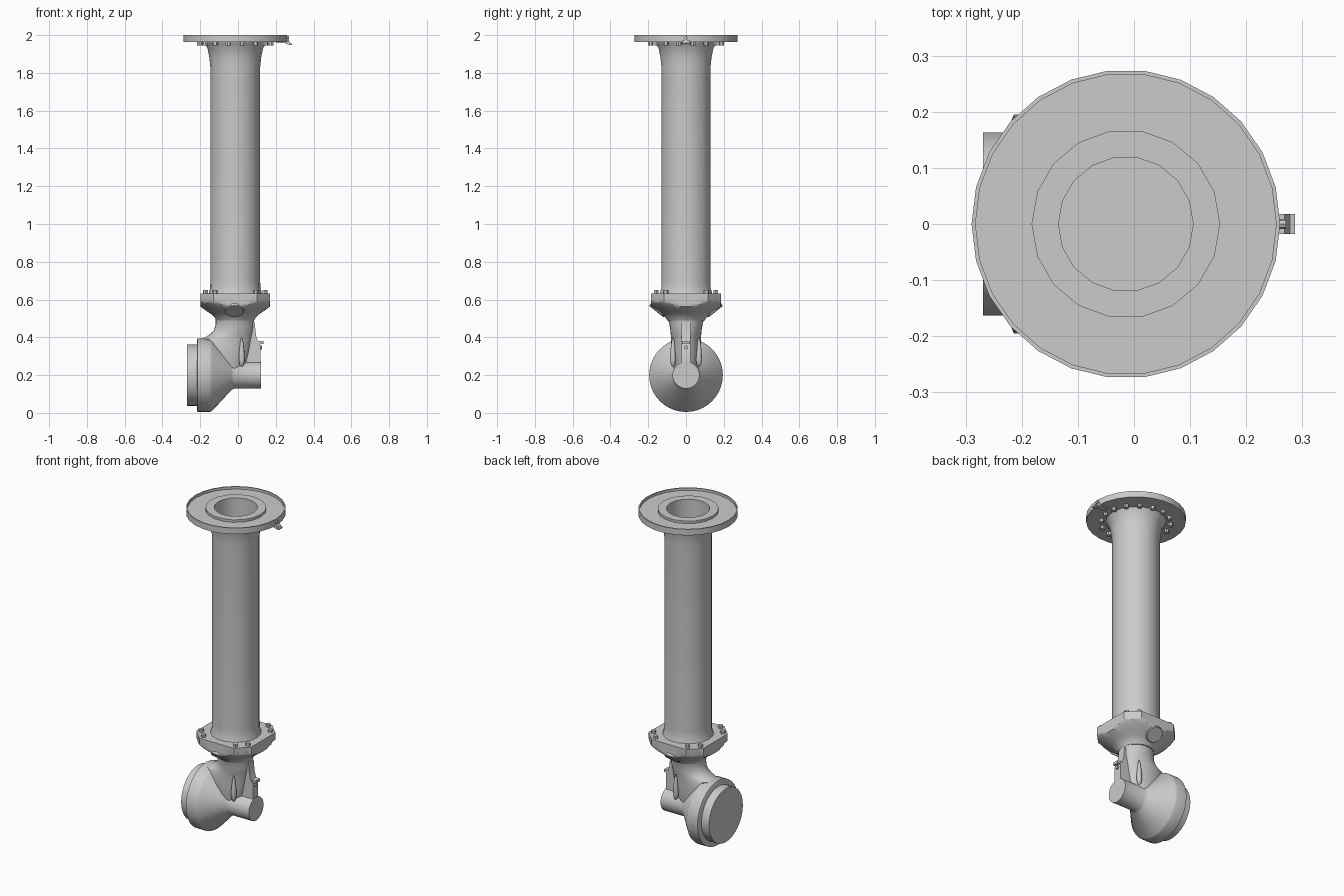
import bpy, bmesh, math
from mathutils import Vector

if "Cube" in bpy.data.objects:
    bpy.data.objects.remove(bpy.data.objects["Cube"])

CX = -0.0145          # axis of the riser pipe
WZ = 0.2              # height of the wheel housing axis


def finish(name, bm, smooth=True):
    bmesh.ops.remove_doubles(bm, verts=bm.verts, dist=1e-5)
    bmesh.ops.recalc_face_normals(bm, faces=bm.faces)
    me = bpy.data.meshes.new(name)
    bm.to_mesh(me)
    bm.free()
    ob = bpy.data.objects.new(name, me)
    bpy.context.collection.objects.link(ob)
    if smooth:
        bpy.ops.object.select_all(action='DESELECT')
        ob.select_set(True)
        bpy.context.view_layer.objects.active = ob
        bpy.ops.object.shade_smooth_by_angle(angle=math.radians(32))
    return ob


def loft(name, rings):
    """Skin a list of equally sized point rings and cap both ends."""
    bm = bmesh.new()
    vs = [[bm.verts.new(p) for p in r] for r in rings]
    n = len(rings[0])
    for a, b in zip(vs, vs[1:]):
        for i in range(n):
            j = (i + 1) % n
            bm.faces.new((a[i], a[j], b[j], b[i]))
    bm.faces.new(vs[0])
    bm.faces.new(vs[-1])
    return finish(name, bm)


def lathe(name, profile, sides, origin, axis=(0, 0, 1)):
    """Revolve (radius, distance along axis) points around an axis."""
    q = Vector((0, 0, 1)).rotation_difference(Vector(axis))
    rings = []
    for r, h in profile:
        rings.append([Vector(origin) + q @ Vector((r * math.cos(t), r * math.sin(t), h))
                      for t in (2 * math.pi * i / sides for i in range(sides))])
    return loft(name, rings)


def plate(name, outline, half_width, y=0.0):
    """Extrude an (x, z) outline along y."""
    rings = [[(x, y + s * half_width, z) for x, z in outline] for s in (-1, 1)]
    return loft(name, rings)


def bolts(name, angles, radius, z0, z1, size):
    bm = bmesh.new()
    for a in angles:
        c = Vector((CX + radius * math.cos(a), radius * math.sin(a), 0))
        low, top = [[bm.verts.new(c + Vector((size * math.cos(a + k * math.pi / 3),
                                              size * math.sin(a + k * math.pi / 3), z)))
                     for k in range(6)] for z in (z0, z1)]
        bm.faces.new(low)
        bm.faces.new(top)
        for k in range(6):
            j = (k + 1) % 6
            bm.faces.new((low[k], low[j], top[j], top[k]))
    return finish(name, bm, smooth=False)


# Riser pipe with flared top and open bore
lathe("riser_pipe", [(0.142, 0.63), (0.133, 0.66), (0.132, 0.7), (0.132, 1.83), (0.137, 1.88),
                     (0.147, 1.93), (0.162, 1.955), (0.168, 1.965), (0.168, 2.0), (0.12, 2.0),
                     (0.12, 0.65)], 18, (CX, 0, 0))

# Top flange with thin raised rim
rim = [(0.15, 1.963), (0.275, 1.963), (0.275, 2.0), (0.268, 2.0), (0.268, 1.985), (0.15, 1.985)]
bm = bmesh.new()
N = 26
cols = [[bm.verts.new((CX + r * math.cos(t), r * math.sin(t), z)) for r, z in rim]
        for t in (2 * math.pi * i / N for i in range(N))]
for i in range(N):
    a, b = cols[i], cols[(i + 1) % N]
    for k in range(len(rim)):
        m = (k + 1) % len(rim)
        bm.faces.new((a[k], b[k], b[m], a[m]))
finish("top_flange", bm)
bolts("top_flange_bolts", [2 * math.pi * (i + 0.5) / 16 for i in range(16)],
      0.192, 1.944, 1.966, 0.014)

# Earthing tab under the flange rim
plate("rim_tab", [(0.2, 1.966), (0.2, 1.958), (0.245, 1.958), (0.275, 1.947), (0.287, 1.947),
                  (0.287, 1.955), (0.278, 1.957), (0.268, 1.975), (0.255, 1.975)], 0.018)
lathe("rim_tab_screw", [(0.009, 0), (0.009, 0.016)], 8, (0.255, 0, 1.985), (1, 0, 0))


# Lower flange: a square with cut corners, trimmed by a cone underneath
def octagon(t):
    c, s = abs(math.cos(t)), abs(math.sin(t))
    return min(0.185 / max(c, s), 0.301 / (c + s))


SEG = 48
corner = math.atan2(0.116, 0.185)
ts = [2 * math.pi * i / SEG for i in range(SEG)]
for q in range(4):        # snap the nearest samples to the true corners
    for a in (corner, math.pi / 2 - corner):
        a += q * math.pi / 2
        k = min(range(SEG), key=lambda i: abs(ts[i] - a))
        ts[k] = a
rings = []
for z, R in [(0.633, 0.3), (0.592, 0.219), (0.585, 0.212), (0.575, 0.2), (0.563, 0.186),
             (0.545, 0.16), (0.525, 0.13), (0.51, 0.112), (0.49, 0.1)]:
    rings.append([(CX + min(R, octagon(t)) * math.cos(t),
                   min(R, octagon(t)) * math.sin(t), z) for t in ts])
loft("lower_flange", rings)
bolts("lower_flange_bolts", [math.radians(45 + 90 * q + s * 10.6) for q in range(4) for s in (-1, 1)],
      0.191, 0.63, 0.65, 0.014)

# Elbow neck: z, left x, right x, half width in y
neck = [(0.52, -0.125, 0.095, 0.106), (0.50, -0.118, 0.086, 0.096), (0.47, -0.118, 0.084, 0.088),
        (0.44, -0.126, 0.083, 0.083), (0.42, -0.143, 0.08, 0.081), (0.405, -0.166, 0.077, 0.08),
        (0.39, -0.198, 0.075, 0.08), (0.33, -0.19, 0.064, 0.08), (0.27, -0.17, 0.05, 0.074),
        (0.2, -0.15, 0.03, 0.06)]
rings = []
for z, x0, x1, ry in neck:
    rings.append([((x0 + x1) / 2 + (x1 - x0) / 2 * math.cos(2 * math.pi * i / 32),
                   ry * math.sin(2 * math.pi * i / 32), z) for i in range(32)])
loft("elbow_neck", rings)

# Wheel housing, end cap and shaft nose, all around the x axis
lathe("wheel_housing", [(0.186, -0.218), (0.195, -0.214), (0.195, -0.15), (0.19, -0.138),
                        (0.08, -0.035), (0.071, -0.02), (0.071, 0.122)],
      40, (0, 0, WZ), (1, 0, 0))
lathe("end_cap", [(0.163, -0.269), (0.163, -0.2)], 32, (0, 0, WZ), (1, 0, 0))

# Slanted round side ports and slim webs on both sides of the neck
for s, side in ((-1, "front"), (1, "back")):
    n = Vector((0, s * 0.62, -0.785)).normalized()
    lathe(side + "_port", [(0.05, -0.08), (0.05, -0.004), (0.046, 0)], 20,
          (-0.018, s * 0.157, 0.536), n)
    web = [(0.003, 0.40), (0.009, 0.37), (0.014, 0.32), (0.016, 0.28), (0.011, 0.255), (0.003, 0.245)]
    lathe(side + "_web", web, 12, (0.02, s * 0.069, 0))

# Rib behind the neck with its clamp and screw
plate("back_rib", [(0.0, 0.23), (0.118, 0.23), (0.118, 0.36), (0.103, 0.385), (0.095, 0.41),
                   (0.088, 0.48), (0.0, 0.5)], 0.025)
plate("rib_clamp", [(0.1, 0.364), (0.134, 0.364), (0.134, 0.38), (0.1, 0.38)], 0.02)
lathe("rib_screw", [(0.011, 0), (0.011, 0.014)], 8, (0.114, 0, 0.347), (1, 0, 0))
